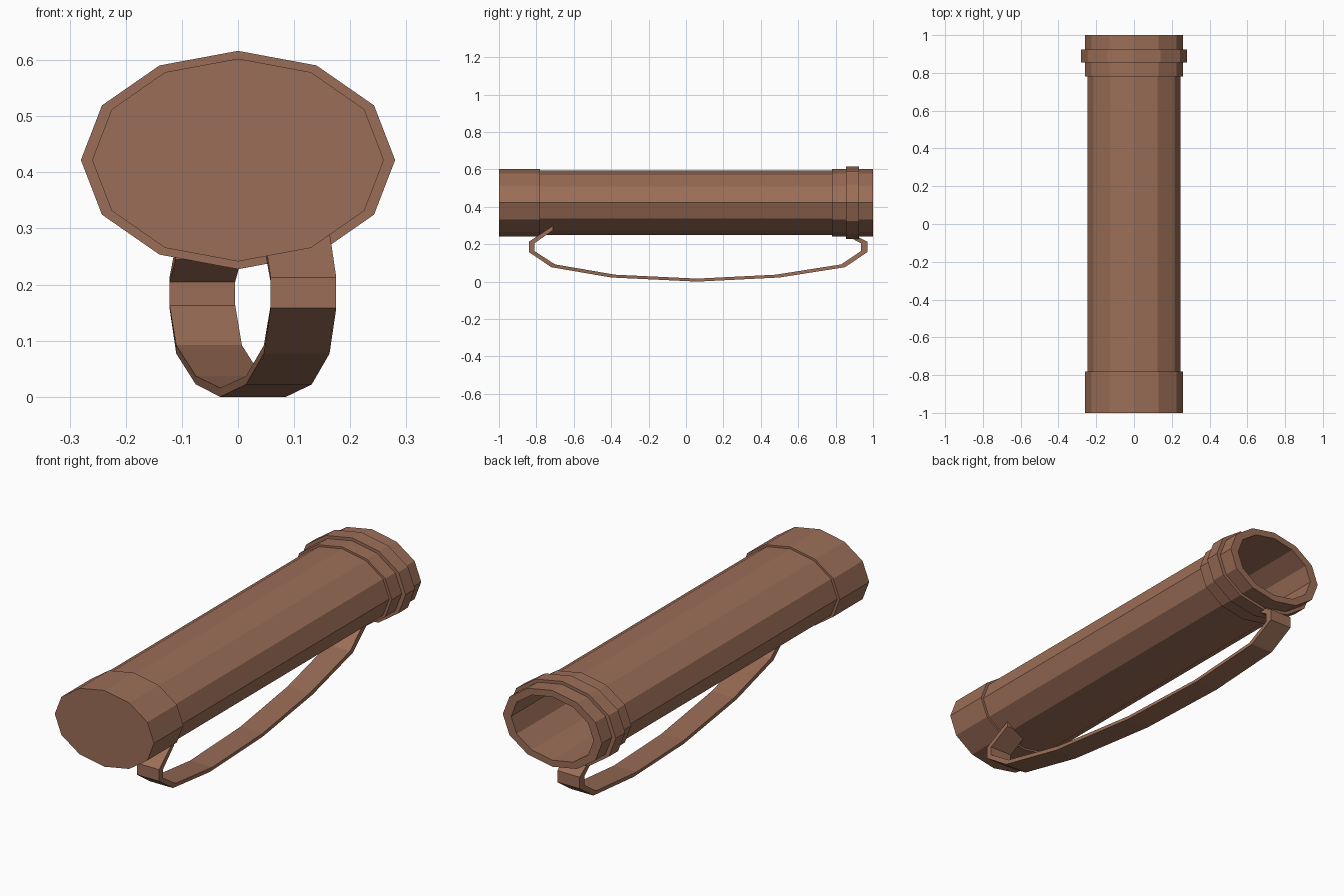
import bpy, bmesh, math

if "Cube" in bpy.data.objects:
    bpy.data.objects.remove(bpy.data.objects["Cube"])

leather = bpy.data.materials.new("brown leather")
leather.diffuse_color = (0.33, 0.155, 0.095, 1)
leather.use_nodes = True
leather.node_tree.nodes["Principled BSDF"].inputs["Base Color"].default_value = leather.diffuse_color

SIDES, CENTRE_Z, FLAT = 12, 0.422, 0.695


def finish(name, bm):
    bmesh.ops.recalc_face_normals(bm, faces=bm.faces)
    mesh = bpy.data.meshes.new(name)
    bm.to_mesh(mesh)
    bm.free()
    mesh.materials.append(leather)
    obj = bpy.data.objects.new(name, mesh)
    bpy.context.collection.objects.link(obj)


def lathe(name, profile, ring=False):
    """Oval 12-sided sweep of (radius, y) points; ring joins last to first, else ends are capped."""
    bm = bmesh.new()
    loops = []
    for r, y in profile:
        loops.append([bm.verts.new((r * math.sin(2 * math.pi * i / SIDES), y,
                                    CENTRE_Z + FLAT * r * math.cos(2 * math.pi * i / SIDES)))
                      for i in range(SIDES)])
    pairs = list(zip(loops, loops[1:]))
    if ring:
        pairs.append((loops[-1], loops[0]))
    else:
        bm.faces.new(loops[0])
        bm.faces.new(loops[-1])
    for a, b in pairs:
        for i in range(SIDES):
            j = (i + 1) % SIDES
            bm.faces.new((a[i], a[j], b[j], b[i]))
    finish(name, bm)


# Hollow tube with closed end cap, thinner middle and open mouth rim
lathe("quiver_body", [(0.26, -1), (0.26, -0.78), (0.247, -0.78), (0.247, 0.78),
                      (0.26, 0.78), (0.26, 1), (0.216, 1), (0.216, -0.95)])

# Raised band around the mouth
lathe("mouth_band", [(0.25, 0.855), (0.28, 0.855), (0.28, 0.925), (0.25, 0.925)], ring=True)

# Carrying strap: outer and inner (y, z) paths, drifting sideways along its length
outer = [(-0.71, 0.30), (-0.84, 0.213), (-0.84, 0.158), (-0.72, 0.077), (-0.40, 0.022), (0.06, 0.0),
         (0.50, 0.022), (0.85, 0.077), (0.97, 0.158), (0.97, 0.213), (0.86, 0.27)]
inner = [(-0.71, 0.275), (-0.81, 0.205), (-0.81, 0.163), (-0.70, 0.092), (-0.38, 0.037), (0.06, 0.016),
         (0.48, 0.037), (0.83, 0.092), (0.935, 0.163), (0.935, 0.205), (0.86, 0.245)]
bm = bmesh.new()
sections = []
for (yo, zo), (yi, zi) in zip(outer, inner):
    right = 0.0915 - 0.0995 * yo
    sections.append([bm.verts.new(p) for p in
                     ((right, yo, zo), (right - 0.117, yo, zo),
                      (right - 0.117, yi, zi), (right, yi, zi))])
for a, b in zip(sections, sections[1:]):
    for i in range(4):
        j = (i + 1) % 4
        bm.faces.new((a[i], a[j], b[j], b[i]))
bm.faces.new(sections[0])
bm.faces.new(sections[-1])
finish("carry_strap", bm)
